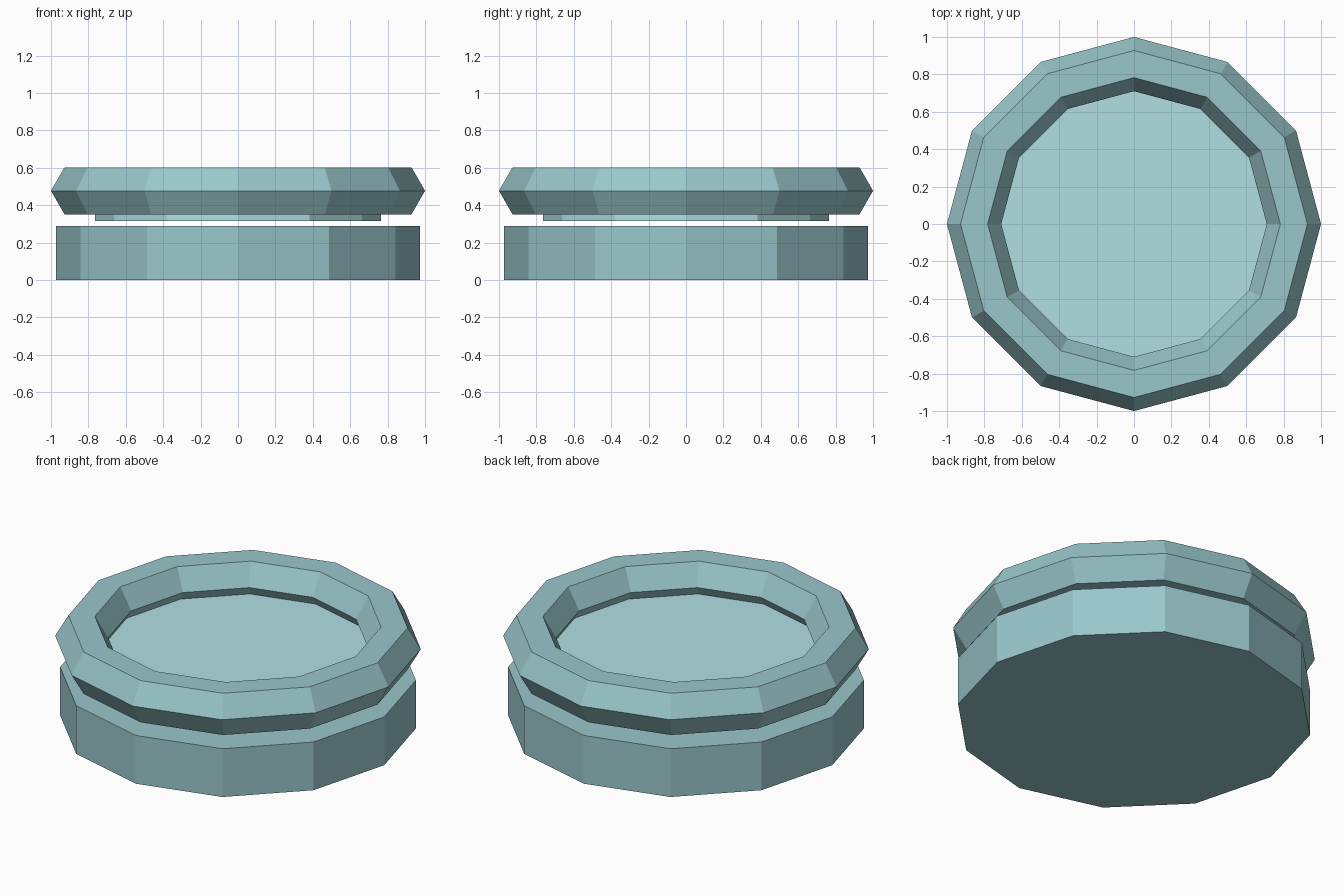
import bpy, math

if "Cube" in bpy.data.objects:
    bpy.data.objects.remove(bpy.data.objects["Cube"])

SIDES = 12


def material(name, color):
    m = bpy.data.materials.new(name)
    m.diffuse_color = (*color, 1)
    m.use_nodes = True
    m.node_tree.nodes["Principled BSDF"].inputs["Base Color"].default_value = m.diffuse_color
    return m


def add_mesh(name, verts, faces, mat):
    mesh = bpy.data.meshes.new(name)
    mesh.from_pydata(verts, [], faces)
    mesh.materials.append(mat)
    obj = bpy.data.objects.new(name, mesh)
    bpy.context.collection.objects.link(obj)
    return obj


def circle(radius, z):
    return [(radius * math.cos(math.tau * i / SIDES),
             radius * math.sin(math.tau * i / SIDES), z) for i in range(SIDES)]


def disc(name, radius, z0, z1, mat):
    n = SIDES
    faces = [(i, (i + 1) % n, n + (i + 1) % n, n + i) for i in range(n)]
    faces += [tuple(reversed(range(n))), tuple(range(n, 2 * n))]
    return add_mesh(name, circle(radius, z0) + circle(radius, z1), faces, mat)


def ring(name, major, minor, z, profile_sides, mat):
    verts, faces = [], []
    p, n = profile_sides, SIDES
    for j in range(p):
        a = math.tau * j / p
        verts += circle(major + minor * math.cos(a), z + minor * math.sin(a))
    for j in range(p):
        k = (j + 1) % p
        for i in range(n):
            h = (i + 1) % n
            faces.append((j * n + i, j * n + h, k * n + h, k * n + i))
    return add_mesh(name, verts, faces, mat)


body = material("body_teal", (0.32, 0.57, 0.60))
pale = material("plate_teal", (0.44, 0.74, 0.77))

# Solid drum at the bottom
disc("base", 0.973, 0.0, 0.29, body)
# Thin plate held inside the rim
disc("top_plate", 0.765, 0.315, 0.425, pale)
# Raised rim with hexagonal cross-section
ring("rim", 0.855, 0.145, 0.477, 6, body)
